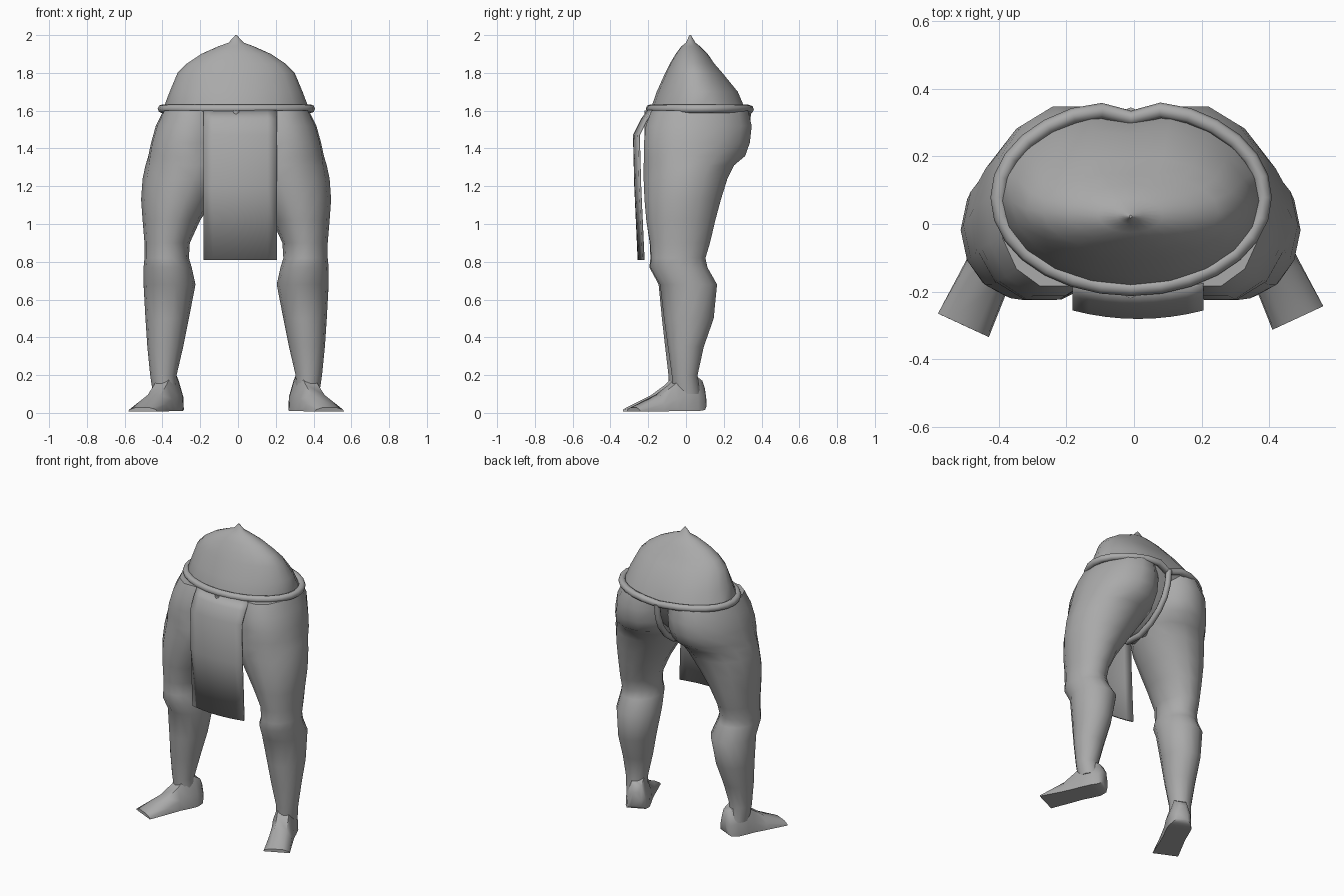
import bpy, bmesh, math
from mathutils import Vector

cube = bpy.data.objects.get("Cube")
if cube:
    bpy.data.objects.remove(cube, do_unlink=True)

grey = bpy.data.materials.new("plain grey")
grey.use_nodes = True
grey.diffuse_color = (0.4, 0.4, 0.4, 1)
grey.node_tree.nodes["Principled BSDF"].inputs["Base Color"].default_value = (0.4, 0.4, 0.4, 1)

MID = -0.01  # the body's middle line


def finish(name, bm, angle=45):
    bmesh.ops.recalc_face_normals(bm, faces=bm.faces)
    mesh = bpy.data.meshes.new(name)
    bm.to_mesh(mesh)
    bm.free()
    obj = bpy.data.objects.new(name, mesh)
    bpy.context.collection.objects.link(obj)
    mesh.materials.append(grey)
    bpy.ops.object.select_all(action="DESELECT")
    obj.select_set(True)
    bpy.context.view_layer.objects.active = obj
    bpy.ops.object.shade_smooth_by_angle(angle=math.radians(angle))
    return obj


def loft(name, rings, angle=45):
    bm = bmesh.new()
    rows = [[bm.verts.new(p) for p in ring] for ring in rings]
    for a, b in zip(rows, rows[1:]):
        for i in range(len(a)):
            j = (i + 1) % len(a)
            bm.faces.new((a[i], a[j], b[j], b[i]))
    bm.faces.new(rows[0])
    bm.faces.new(rows[-1])
    return finish(name, bm, angle)


def oval(z, x0, x1, y0, y1, sides, skew=0, notch=0):
    """Level ring; skew slides the back sideways, notch dents the back middle."""
    ring = []
    for i in range(sides):
        a = math.tau * i / sides
        c, s = math.cos(a), math.sin(a)
        x = (x0 + x1) / 2 + (x1 - x0) / 2 * c + skew * s
        y = (y0 + y1) / 2 + (y1 - y0) / 2 * s
        if s > 0.99:
            y -= notch
        ring.append(Vector((x, y, z)))
    return ring


def tube(name, points, radius, cyclic):
    curve = bpy.data.curves.new(name, "CURVE")
    curve.dimensions = "3D"
    curve.bevel_depth = radius
    curve.bevel_resolution = 2
    curve.use_fill_caps = True
    line = curve.splines.new("POLY")
    line.points.add(len(points) - 1)
    for p, co in zip(line.points, points):
        p.co = (*co, 1)
    line.use_cyclic_u = cyclic
    curve.materials.append(grey)
    obj = bpy.data.objects.new(name, curve)
    bpy.context.collection.objects.link(obj)
    bpy.ops.object.select_all(action="DESELECT")
    obj.select_set(True)
    bpy.context.view_layer.objects.active = obj
    bpy.ops.object.convert(target="MESH")
    bpy.ops.object.shade_smooth_by_angle(angle=math.radians(60))


# Torso and pelvis core: height, half width, front, back, notch
torso = [
    (1.26, 0.08, -0.10, 0.06, 0), (1.33, 0.17, -0.16, 0.14, 0),
    (1.42, 0.27, -0.19, 0.23, 0), (1.52, 0.36, -0.2, 0.28, 0.02),
    (1.6, 0.39, -0.19, 0.33, 0.03), (1.7, 0.352, -0.155, 0.285, 0.02),
    (1.8, 0.31, -0.11, 0.2, 0.012), (1.85, 0.26, -0.085, 0.155, 0.008),
    (1.9, 0.185, -0.055, 0.115, 0), (1.94, 0.095, -0.025, 0.075, 0),
    (1.96, 0.04, 0, 0.05, 0), (2.0, 0.004, 0.018, 0.026, 0)]
loft("torso", [oval(z, MID - w, MID + w, f, b, 20, 0, n) for z, w, f, b, n in torso])

# Legs: height, inner x, outer x, front, back, skew
leg = [
    (0.1, 0.31, 0.44, -0.08, 0.07, 0), (0.2, 0.315, 0.455, -0.085, 0.055, 0),
    (0.35, 0.28, 0.47, -0.105, 0.09, 0), (0.5, 0.25, 0.48, -0.125, 0.145, 0),
    (0.68, 0.215, 0.49, -0.145, 0.165, 0), (0.77, 0.235, 0.49, -0.195, 0.115, 0),
    (0.82, 0.25, 0.485, -0.19, 0.105, 0), (0.9, 0.245, 0.485, -0.195, 0.13, 0),
    (1.02, 0.19, 0.495, -0.215, 0.16, 0), (1.13, 0.12, 0.503, -0.225, 0.19, 0),
    (1.24, 0.05, 0.495, -0.23, 0.225, 0), (1.31, 0.015, 0.48, -0.23, 0.26, -0.01),
    (1.36, 0.005, 0.465, -0.23, 0.32, -0.03), (1.43, 0.0, 0.45, -0.23, 0.345, -0.035),
    (1.52, 0.0, 0.425, -0.22, 0.355, -0.03), (1.6, 0.01, 0.385, -0.19, 0.335, -0.03)]
# Feet: distance forward, half width, top, sole
foot = [
    (-0.065, 0.035, 0.13, 0.035), (-0.045, 0.06, 0.17, 0.015),
    (0.0, 0.075, 0.2, 0.01), (0.07, 0.075, 0.2, 0.01),
    (0.12, 0.072, 0.15, 0.01), (0.2, 0.075, 0.095, 0.008), (0.345, 0.083, 0.028, 0.008)]
ahead = Vector((0.42, -0.907, 0))
across = Vector((0.907, 0.42, 0))
section = [(-1, 0), (-0.95, 0.45), (-0.5, 1), (0.5, 1), (0.95, 0.45), (1, 0)]

for side, label, shift in ((1, "left", 0.01), (-1, "right", -0.012)):
    def place(p):
        return Vector((MID + side * p.x, p.y + shift * max(0, 1 - p.z), p.z))
    rings = [oval(z, a, b, f, k, 14, s) for z, a, b, f, k, s in leg]
    loft(label + "_leg", [[place(p) for p in r] for r in rings], 50)
    rings = []
    for t, w, top, sole in foot:
        middle = Vector((0.35, 0.025, sole)) + ahead * t
        rings.append([place(middle + across * (u * w) + Vector((0, 0, v * (top - sole))))
                      for u, v in section])
    loft(label + "_foot", rings, 50)

# Rope belt with a dip where it meets the strap
belt = oval(1.61, -0.402, 0.385, -0.19, 0.347, 28)
for p in belt:
    near = max(0, 1 - abs(p.x - MID) / 0.1) if p.y > 0.2 else 0
    p.y -= 0.035 * near
    p.z -= 0.025 * near
tube("belt", belt, 0.023, True)

# Strap running down the cleft and between the thighs
path = [(0.325, 1.59), (0.315, 1.5), (0.285, 1.42), (0.23, 1.35), (0.15, 1.29),
        (0.05, 1.25), (-0.07, 1.25), (-0.15, 1.32), (-0.2, 1.45), (-0.2, 1.6)]
tube("strap", [(MID, y, z) for y, z in path], 0.02, False)

# Hanging front cloth: bowed sheet with a little thickness
bm = bmesh.new()
drop = [(1.6, -0.2), (1.55, -0.235), (1.47, -0.275), (1.2, -0.268), (0.81, -0.25)]
rows = []
for z, y in drop:
    row = []
    for i in range(9):
        u = i / 4 - 1
        row.append(bm.verts.new((0.012 + 0.193 * u, y + 0.025 * u * u, z)))
    rows.append(row)
for a, b in zip(rows, rows[1:]):
    for i in range(8):
        bm.faces.new((a[i], a[i + 1], b[i + 1], b[i]))
cloth = finish("front_cloth", bm)
thick = cloth.modifiers.new("thickness", "SOLIDIFY")
thick.thickness = 0.012
thick.offset = 0
